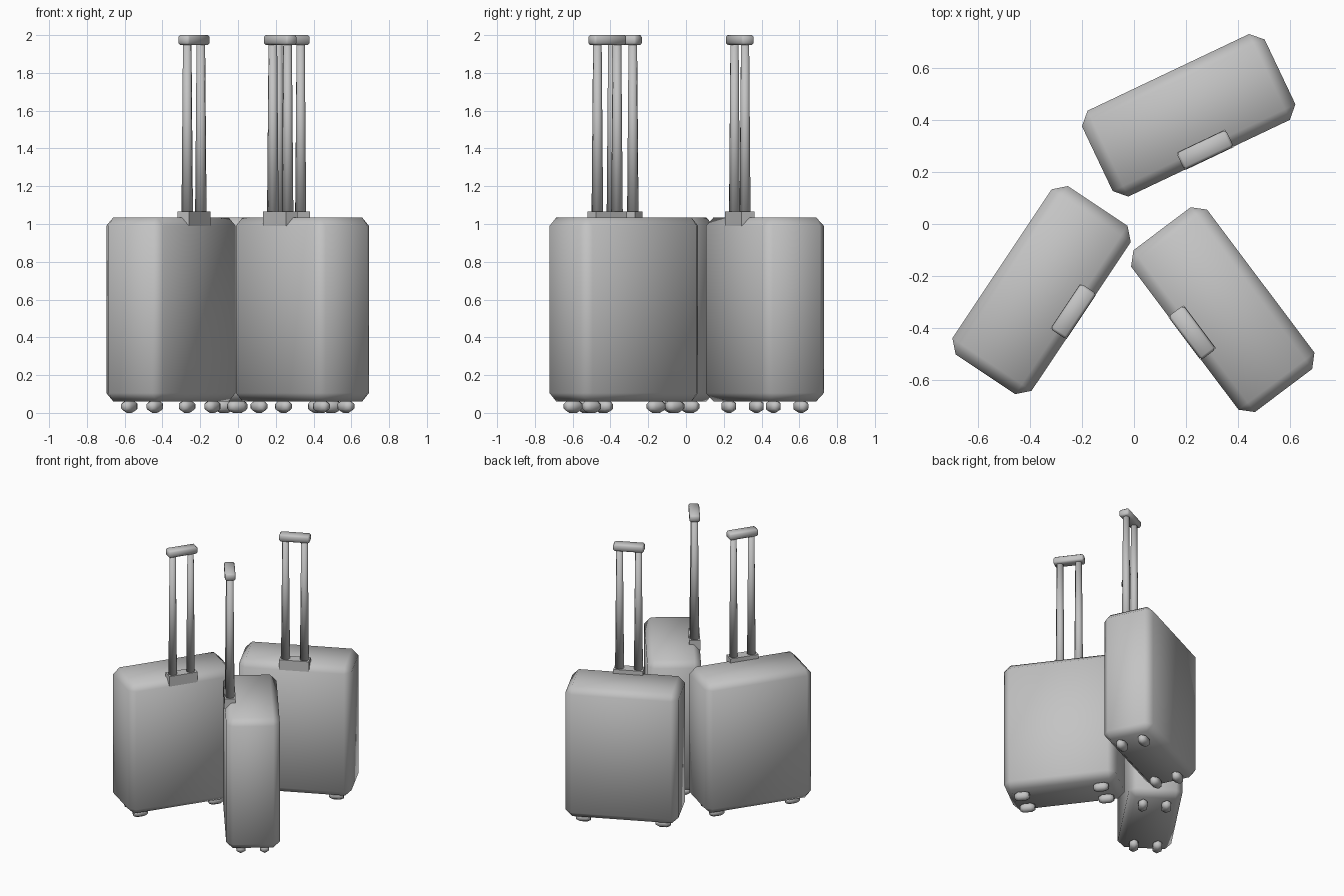
import bpy, bmesh, math
from mathutils import Matrix, Vector

cube = bpy.data.objects.get("Cube")
if cube:
    bpy.data.objects.remove(cube, do_unlink=True)

grey = bpy.data.materials.new("plain_grey")
grey.use_nodes = True
grey.diffuse_color = (0.55, 0.55, 0.55, 1)
grey.node_tree.nodes["Principled BSDF"].inputs["Base Color"].default_value = (0.55, 0.55, 0.55, 1)


def finish(name, bm, place, smooth=True):
    """Turn a bmesh into a placed, coloured object."""
    bmesh.ops.recalc_face_normals(bm, faces=bm.faces)
    for face in bm.faces:
        face.smooth = smooth
    mesh = bpy.data.meshes.new(name)
    bm.to_mesh(mesh)
    bm.free()
    mesh.materials.append(grey)
    obj = bpy.data.objects.new(name, mesh)
    obj.matrix_world = place
    bpy.context.collection.objects.link(obj)


def box(name, place, size, centre, chamfer=0, smooth=True):
    bm = bmesh.new()
    bmesh.ops.create_cube(bm, size=1)
    bmesh.ops.scale(bm, vec=size, verts=bm.verts)
    bmesh.ops.translate(bm, vec=centre, verts=bm.verts)
    if chamfer:
        bmesh.ops.bevel(bm, geom=bm.edges[:], offset=chamfer, segments=1,
                        affect='EDGES', profile=0.5)
    finish(name, bm, place, smooth)


def pole(name, place, x, y, bottom, top):
    bm = bmesh.new()
    bmesh.ops.create_cone(bm, cap_ends=True, segments=8, radius1=0.031, radius2=0.023,
                          depth=top - bottom,
                          matrix=Matrix.Translation((x, y, (top + bottom) / 2)))
    finish(name, bm, place)


def wheel(name, place, x, y, sides=6):
    """Barrel-shaped roller lying along x."""
    bm = bmesh.new()
    rings = []
    for offset, radius in ((-0.05, 0.022), (-0.025, 0.035), (0.025, 0.035), (0.05, 0.022)):
        ring = []
        for i in range(sides):
            a = math.tau * i / sides
            ring.append(bm.verts.new((x + offset, y + radius * math.sin(a),
                                      0.035 - radius * math.cos(a))))
        rings.append(ring)
    for r, s in zip(rings, rings[1:]):
        for i in range(sides):
            j = (i + 1) % sides
            bm.faces.new((r[i], r[j], s[j], s[i]))
    bm.faces.new(rings[0])
    bm.faces.new(rings[-1])
    finish(name, bm, place)


def suitcase(label, x, y, degrees):
    place = Matrix.Translation((x, y, 0)) @ Matrix.Rotation(math.radians(degrees), 4, 'Z')
    # Chamfered shell
    box(label + "_body", place, Vector((0.777, 0.365, 0.975)), Vector((0, 0, 0.5475)), 0.045)
    # Pull handle at the front edge
    handle_y = -0.147
    box(label + "_handle_base", place, Vector((0.205, 0.075, 0.075)),
        Vector((0, handle_y, 1.0275)), smooth=False)
    box(label + "_handle_grip", place, Vector((0.21, 0.072, 0.052)),
        Vector((0, handle_y, 1.974)), 0.01)
    for side, sx in (("left", 1), ("right", -1)):
        pole(f"{label}_{side}_pole", place, sx * 0.065, handle_y, 1.05, 1.96)
        # Rollers under the four corners
        for end, sy in (("front", -1), ("back", 1)):
            wheel(f"{label}_{end}_{side}_wheel", place, sx * 0.275, sy * 0.081)


suitcase("rear_suitcase", 0.21, 0.4175, 25.4)
suitcase("left_suitcase", 0.341, -0.329, -53.1)
suitcase("right_suitcase", -0.355, -0.254, 56.3)
